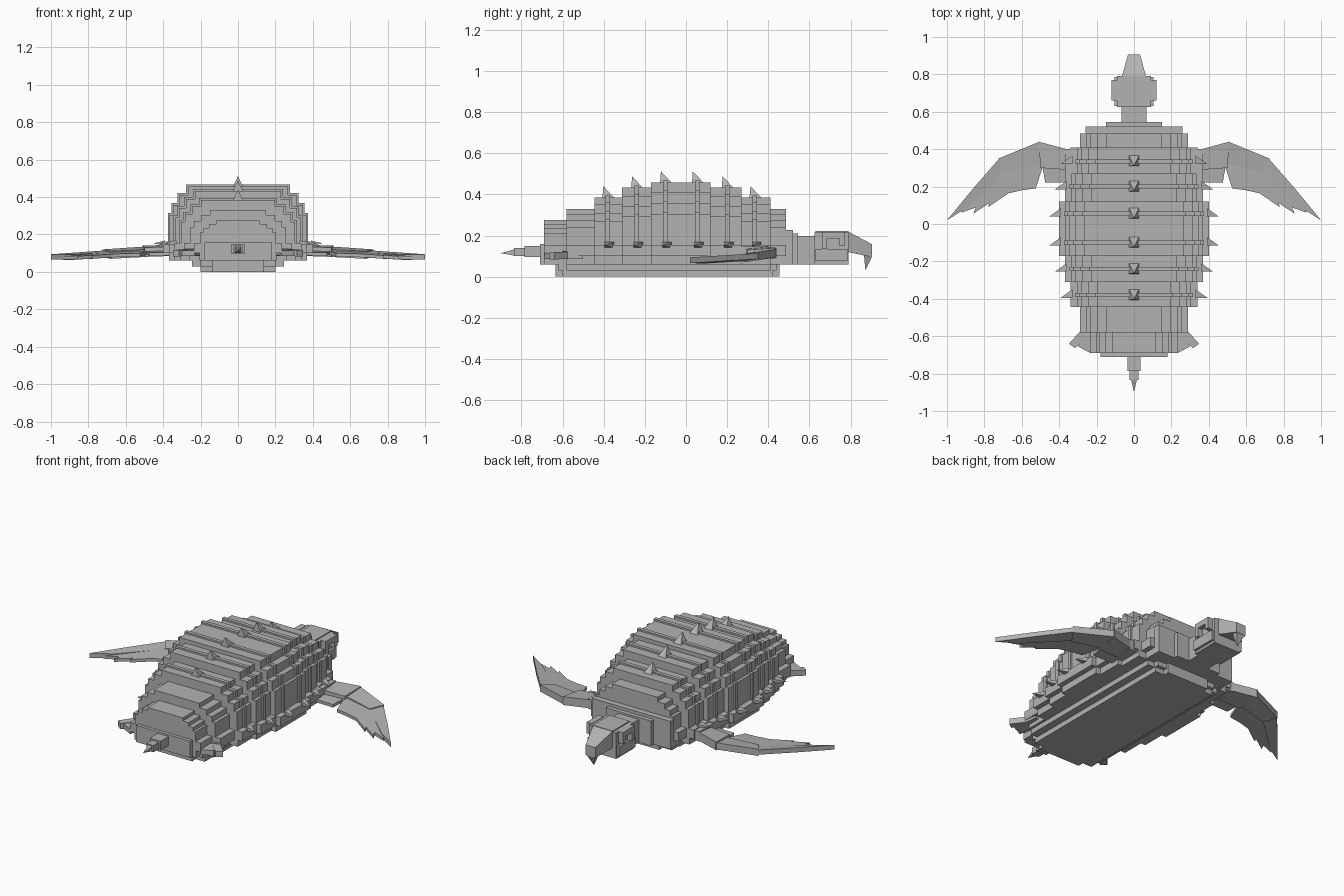
import bpy, bmesh
from mathutils import Vector

grey = bpy.data.materials.new("stone grey")
grey.diffuse_color = (0.45, 0.45, 0.45, 1)


def finish(name, bm):
    bmesh.ops.recalc_face_normals(bm, faces=bm.faces)
    me = bpy.data.meshes.new(name)
    bm.to_mesh(me)
    bm.free()
    me.materials.append(grey)
    ob = bpy.data.objects.new(name, me)
    bpy.context.collection.objects.link(ob)
    return ob


def loft(bm, a, b):
    """Solid between two rings of equal count."""
    va = [bm.verts.new(p) for p in a]
    vb = [bm.verts.new(p) for p in b]
    n = len(va)
    bm.faces.new(va)
    bm.faces.new(vb[::-1])
    for i in range(n):
        j = (i + 1) % n
        bm.faces.new((va[i], vb[i], vb[j], va[j]))


def box(bm, x0, x1, y0, y1, z0, z1):
    ring = [(x0, y0), (x1, y0), (x1, y1), (x0, y1)]
    loft(bm, [(x, y, z0) for x, y in ring], [(x, y, z1) for x, y in ring])


def spike(bm, ring, tip):
    v = [bm.verts.new(p) for p in ring]
    t = bm.verts.new(tip)
    bm.faces.new(v)
    for i in range(len(v)):
        bm.faces.new((v[i], v[(i + 1) % len(v)], t))


def plate(bm, pts, thick):
    """Flipper plate on both sides; pts are (x, y, centre z)."""
    for s in (1, -1):
        loft(bm, [(s * x, y, z - thick / 2) for x, y, z in pts],
             [(s * x, y, z + thick / 2) for x, y, z in pts])


def steps(bm, y0, y1, w, h, top, grow=0.0):
    """Staircase cross-section of the shell above the rim."""
    inner = w - 0.035
    n = 4
    for i in range(n):
        t = i / (n - 1)
        half = inner + (top * w - inner) * t ** 1.5
        z = 0.15 + (h - 0.15) * (0.5, 0.68, 0.85, 1.0)[i]
        box(bm, -half - grow, half + grow, y0, y1, 0.14, z + grow)


# shell segments: y0, y1, half width, height, top width ratio
segs = [(-.69, -.58, .235, .276, .5), (-.58, -.445, .29, .33, .52),
        (-.445, -.31, .34, .385, .58), (-.31, -.17, .37, .433, .62),
        (-.17, .12, .40, .457, .67), (.12, .27, .37, .433, .62),
        (.27, .41, .34, .385, .58), (.41, .485, .29, .33, .52)]
shell, rim = bmesh.new(), bmesh.new()
for y0, y1, w, h, top in segs:
    steps(shell, y0, y1, w, h, top)
    box(rim, -w, w, y0, y1, .10, .155)
    box(rim, -w + .03, w - .03, y0, y1, .06, .10)
for y0, y1, w, h in [(-.71, -.69, .18, .16), (.485, .52, .26, .228), (.52, .545, .15, .21)]:
    box(rim, -w, w, y0, y1, .06, h)
finish("shell", shell)
finish("shell_rim", rim)

# raised ribs with a back spike and two rim spikes each
ribs, spikes = bmesh.new(), bmesh.new()
for y in (-.38, -.24, -.10, .055, .20, .335):
    y0, y1, w, h, top = next(s for s in segs if s[0] <= y < s[1])
    steps(ribs, y - .011, y + .011, w, h, top, .01)
    spike(spikes, [(-.026, y - .026, h), (.026, y - .026, h), (.026, y + .03, h), (-.026, y + .03, h)],
          (0, y - .022, h + .055))
    for s in (1, -1):
        x = s * (w - .01)
        spike(spikes, [(x, y - .015, .14), (x, y + .03, .14), (x, y + .03, .168), (x, y - .015, .168)],
              (s * (w + .053), y - .015, .152))
finish("shell_ribs", ribs)
finish("shell_spikes", spikes)

# belly plates, narrowing downwards with stepped ends
belly = bmesh.new()
for w, y0, y1, z0, z1 in [(.20, -.60, .42, 0, .03), (.14, -.635, .455, 0, .06),
                          (.245, -.58, .41, .03, .062), (.20, -.62, .44, .03, .062)]:
    box(belly, -w, w, y0, y1, z0, z1)
finish("belly", belly)

# neck and head
head = bmesh.new()
box(head, -.068, .068, .53, .64, .06, .198)
box(head, -.09, .09, .625, .79, .06, .215)
box(head, -.066, .066, .63, .79, .2, .221)
finish("head", head)

# raised frames round the eyes
frame = bmesh.new()
for s in (1, -1):
    a, b = sorted((s * .085, s * .12))
    box(frame, a, b, .66, .77, .185, .218)
    box(frame, a, b, .66, .685, .135, .19)
    box(frame, a, b, .745, .77, .15, .19)
    a, b = sorted((s * .085, s * .105))
    box(frame, a, b, .63, .785, .075, .135)
finish("eye_frames", frame)

# tapered beak with a hooked tip
beak = bmesh.new()
loft(beak, [(-.066, .785, .12), (.066, .785, .12), (.066, .785, .221), (-.066, .785, .221)],
     [(-.032, .905, .095), (.032, .905, .095), (.032, .905, .157), (-.032, .905, .157)])
spike(beak, [(-.03, .865, .105), (.03, .865, .105), (.03, .905, .1), (-.03, .905, .1)], (0, .872, .03))
finish("beak", beak)

# front flippers: arm, forearm, blade and trailing feathers
arm = bmesh.new()
plate(arm, [(.25, .27, .12), (.25, .40, .12), (.37, .40, .12), (.37, .27, .12)], .06)
plate(arm, [(.36, .40, .12), (.51, .44, .115), (.50, .30, .105), (.36, .29, .11)], .05)
plate(arm, [(.505, .44, .115), (.725, .35, .10), (.68, .28, .09), (.495, .32, .10)], .04)
plate(arm, [(.72, .35, .10), (.86, .19, .09), (1.0, .02, .08), (.89, .09, .078), (.68, .28, .09)], .028)
finish("front_flippers", arm)
feathers = bmesh.new()
for f in ([(.33, .30), (.49, .31), (.475, .222), (.33, .222)],
          [(.48, .33), (.58, .34), (.605, .18), (.525, .19)],
          [(.56, .34), (.66, .31), (.69, .16), (.60, .18)],
          [(.64, .32), (.72, .28), (.78, .09), (.67, .165)],
          [(.70, .30), (.78, .24), (.86, .055), (.76, .12)],
          [(.78, .24), (.86, .16), (.925, .06), (.84, .09)]):
    plate(feathers, [(x, y, .068 + .09 * y + .012 * (1 - x)) for x, y in f], .018)
finish("flipper_feathers", feathers)

# rear flippers
rear = bmesh.new()
plate(rear, [(.18, -.50, .105), (.28, -.50, .105), (.29, -.58, .105), (.18, -.62, .105)], .04)
plate(rear, [(.28, -.565, .105), (.348, -.64, .10), (.315, -.665, .10), (.235, -.585, .105)], .034)
plate(rear, [(.20, -.59, .105), (.26, -.59, .105), (.30, -.655, .10), (.232, -.69, .10)], .03)
finish("rear_flippers", rear)

# stepped tail
tail = bmesh.new()
box(tail, -.036, .036, -.785, -.70, .095, .15)
box(tail, -.024, .024, -.835, -.78, .10, .14)
spike(tail, [(-.016, -.83, .102), (.016, -.83, .102), (.016, -.83, .134), (-.016, -.83, .134)], (0, -.9, .114))
finish("tail", tail)
